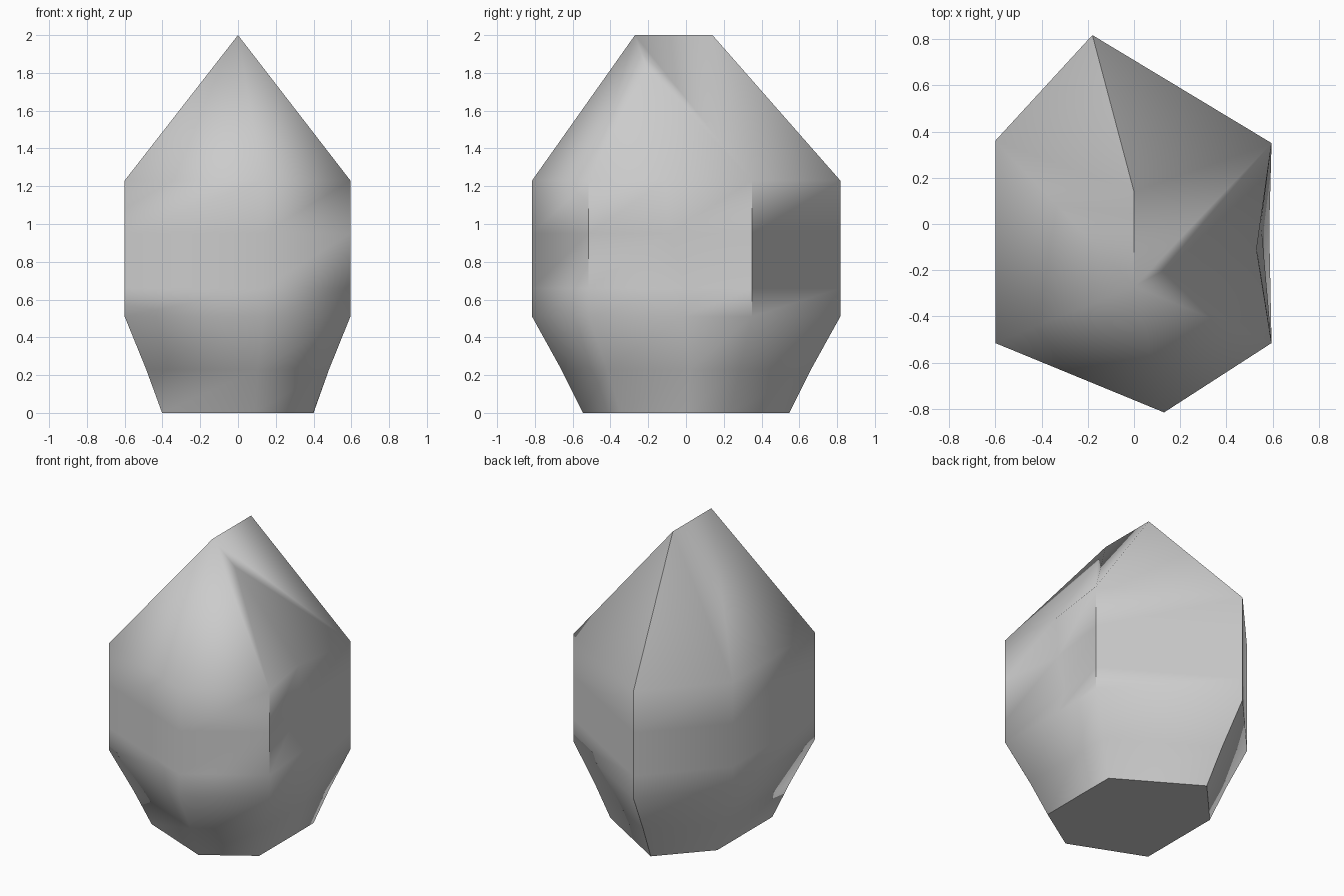
import bpy, bmesh, math

if "Cube" in bpy.data.objects:
    bpy.data.objects.remove(bpy.data.objects["Cube"])

# Crystal cross-section, counter-clockwise; point 1 is the crack in the right side
outline = [(0.595, -0.515), (0.53, -0.08), (0.595, 0.35), (-0.18, 0.817),
           (-0.6, 0.36), (-0.6, -0.515), (0.13, -0.815)]
n = len(outline)
# Height, scale, crack x and crack y for each ring
levels = [(0.0, 0.67, 0.40, 0.0), (0.23, 0.81, 0.475, 0.02), (0.51, 1, 0.585, -0.02),
          (0.66, 1, 0.55, 0.0), (0.95, 1, 0.53, -0.09), (1.23, 1, 0.53, -0.11)]

bm = bmesh.new()
rings = []
for z, s, cx, cy in levels:
    pts = [(x * s, y * s, z) for x, y in outline]
    pts[1] = (cx, cy, z)
    rings.append([bm.verts.new(p) for p in pts])

# Base and walls
bm.faces.new(rings[0][::-1])
for lo, hi in zip(rings, rings[1:]):
    for i in range(n):
        j = (i + 1) % n
        bm.faces.new((lo[i], lo[j], hi[j], hi[i]))

# Tapered tip ending in a short ridge
a, v, b, c, d, e, f = rings[-1]
front = bm.verts.new((0, -0.27, 2))
back = bm.verts.new((0, 0.14, 2))
notch = bm.verts.new((0.12, -0.205, 1.82))
for tri in ((e, f, front), (f, a, front), (a, notch, front), (a, v, notch),
            (v, b, notch), (b, front, notch), (b, back, front),
            (b, c, back), (c, d, back), (d, e, front), (d, front, back)):
    bm.faces.new(tri)
bmesh.ops.recalc_face_normals(bm, faces=bm.faces)

mesh = bpy.data.meshes.new("crystal")
bm.to_mesh(mesh)
bm.free()
crystal = bpy.data.objects.new("crystal", mesh)
bpy.context.collection.objects.link(crystal)
bpy.context.view_layer.objects.active = crystal
crystal.select_set(True)
bpy.ops.object.shade_smooth_by_angle(angle=math.radians(62))
